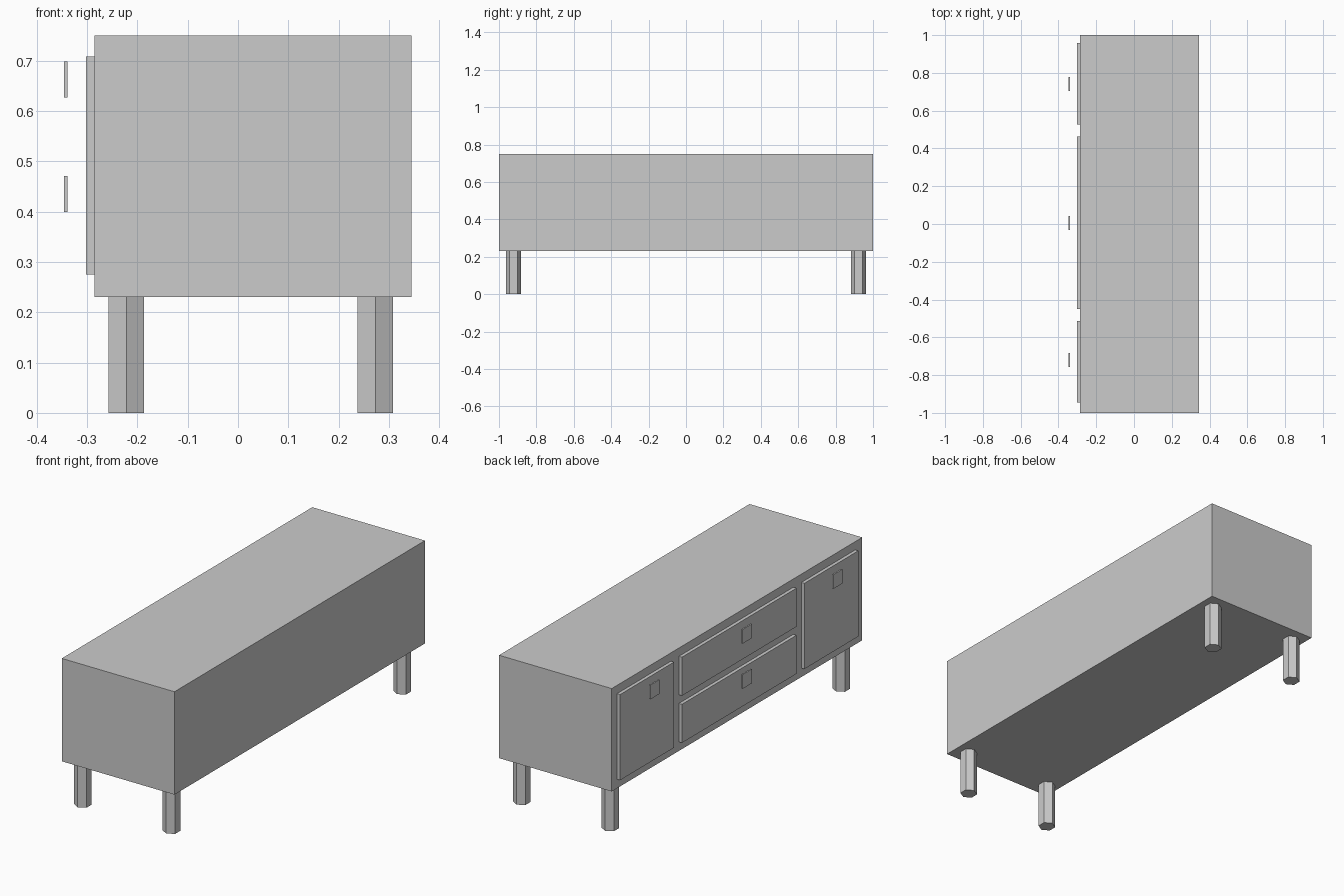
import bpy

if "Cube" in bpy.data.objects:
    bpy.data.objects.remove(bpy.data.objects["Cube"])


def box(name, x, y, z):
    """Box from (min, max) ranges on each axis."""
    centre = [(r[0] + r[1]) / 2 for r in (x, y, z)]
    bpy.ops.mesh.primitive_cube_add(size=1, location=centre)
    ob = bpy.context.object
    ob.name = name
    ob.scale = [r[1] - r[0] for r in (x, y, z)]
    bpy.ops.object.transform_apply(location=False, rotation=False, scale=True)
    return ob


def handle(name, y, z):
    box(name, (-0.346, -0.339), (y - 0.037, y + 0.037), (z - 0.036, z + 0.036))


# Cabinet body
box("cabinet_body", (-0.285, 0.345), (-1, 1), (0.23, 0.75))

# Door and drawer fronts on the -x side
FRONT_X = (-0.302, -0.285)
box("left_door", FRONT_X, (0.527, 0.957), (0.275, 0.708))
box("right_door", FRONT_X, (-0.945, -0.514), (0.275, 0.708))
box("upper_drawer", FRONT_X, (-0.451, 0.463), (0.513, 0.708))
box("lower_drawer", FRONT_X, (-0.451, 0.463), (0.275, 0.470))

# Thin plate handles standing off the fronts
handle("left_door_handle", 0.741, 0.663)
handle("right_door_handle", -0.72, 0.663)
handle("upper_drawer_handle", 0.005, 0.663)
handle("lower_drawer_handle", 0.005, 0.435)

# Six-sided legs
for x, depth in ((-0.222, "front"), (0.273, "back")):
    for y, side in ((0.922, "left"), (-0.922, "right")):
        bpy.ops.mesh.primitive_cylinder_add(
            vertices=6, radius=0.041, depth=0.23, location=(x, y, 0.115))
        bpy.context.object.name = f"{depth}_{side}_leg"
